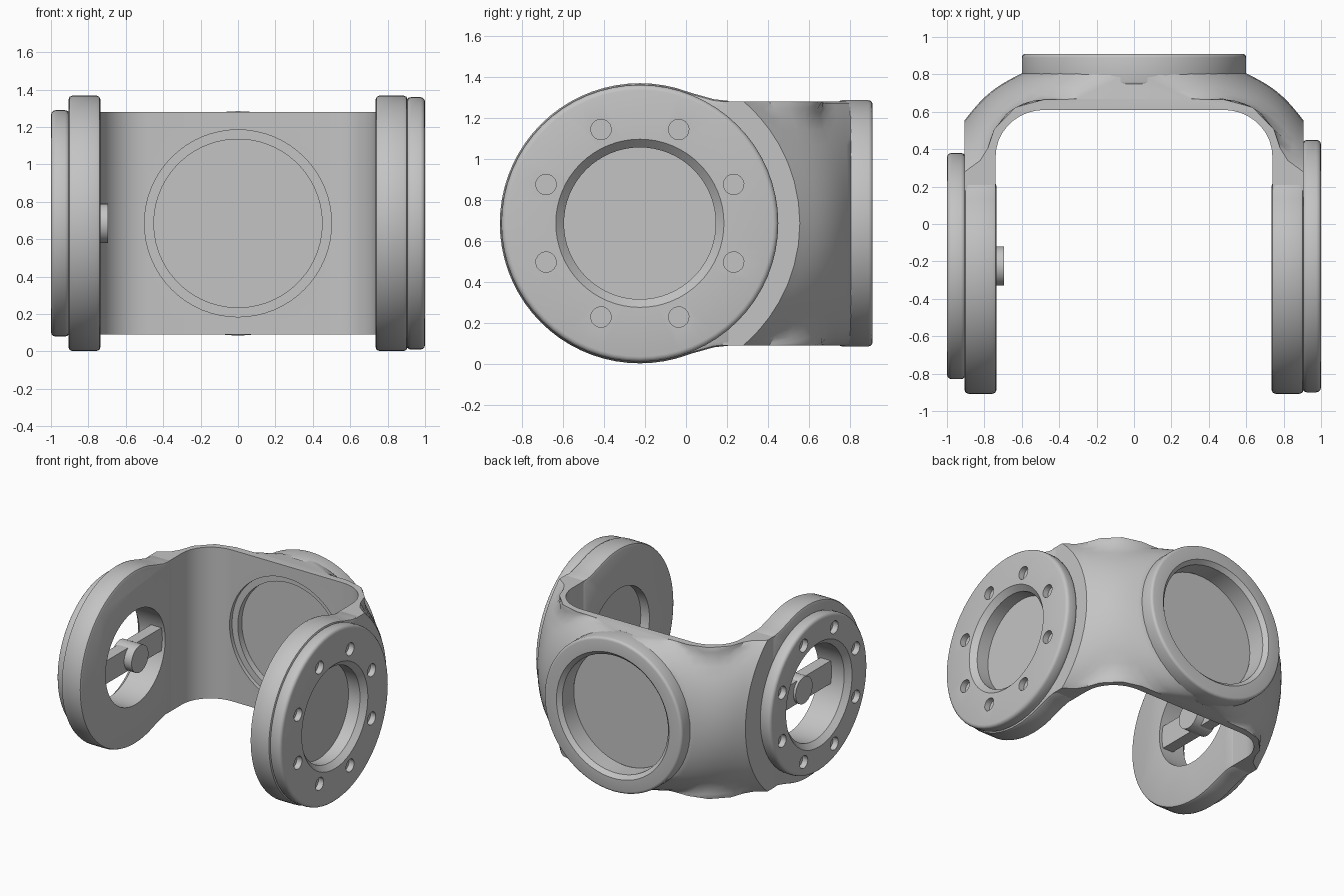
import bpy, bmesh, math
from mathutils import Matrix

cube = bpy.data.objects.get("Cube")
if cube:
    bpy.data.objects.remove(cube, do_unlink=True)

GREY = bpy.data.materials.new("metal_grey")
GREY.use_nodes = True
colour = (0.55, 0.55, 0.55, 1)
GREY.diffuse_color = colour
GREY.node_tree.nodes["Principled BSDF"].inputs["Base Color"].default_value = colour

MID = 0.685            # height of the joint axis
HALF = 0.595           # half height of the yoke
AXLE_Y = -0.225        # joint axis position
BORE = 0.37
X_AXIS = Matrix(((0, 0, 1), (1, 0, 0), (0, 1, 0))).to_4x4()    # local z -> x
Y_AXIS = Matrix(((1, 0, 0), (0, 0, 1), (0, -1, 0))).to_4x4()   # local z -> y


def finish(bm, name):
    bmesh.ops.recalc_face_normals(bm, faces=bm.faces)
    mesh = bpy.data.meshes.new(name)
    bm.to_mesh(mesh)
    bm.free()
    mesh.materials.append(GREY)
    obj = bpy.data.objects.new(name, mesh)
    bpy.context.collection.objects.link(obj)
    return obj


def stack(name, layers, matrix, centres=((0, 0),)):
    """Solid skinned through (height, outline) layers, repeated at each centre."""
    bm = bmesh.new()
    for cx, cy in centres:
        loops = [[bm.verts.new((a + cx, b + cy, h)) for a, b in outline]
                 for h, outline in layers]
        bm.faces.new(loops[0])
        bm.faces.new(loops[-1])
        for low, high in zip(loops, loops[1:]):
            for i in range(len(low)):
                k = (i + 1) % len(low)
                bm.faces.new((low[i], low[k], high[k], high[i]))
    bm.transform(matrix)
    return finish(bm, name)


def prism(name, outline, low, high, matrix, centres=((0, 0),)):
    return stack(name, [(low, outline), (high, outline)], matrix, centres)


def circle(radius, count=64, start=0.0):
    return [(radius * math.cos(math.tau * (i + start) / count),
             radius * math.sin(math.tau * (i + start) / count)) for i in range(count)]


def ring(name, inner, outer, low, high, matrix, edge=0.025, lip=0.04):
    """Flat ring with a rounded outer edge and a chamfered bore."""
    section = [(inner, low), (inner, high - lip), (inner + lip, high)]
    for base, start in ((high - edge, 90), (low + edge, 0)):
        for step in range(4):
            a = math.radians(start - step * 30)
            section.append((outer - edge + edge * math.cos(a), base + edge * math.sin(a)))
    bm = bmesh.new()
    loops = [[bm.verts.new((r * c, r * s, h)) for r, h in section] for c, s in circle(1)]
    for i, a in enumerate(loops):
        b = loops[(i + 1) % len(loops)]
        for j in range(len(section)):
            k = (j + 1) % len(section)
            bm.faces.new((a[j], b[j], b[k], a[k]))
    bm.transform(matrix)
    return finish(bm, name)


def apply(obj, modifier):
    bpy.ops.object.select_all(action="DESELECT")
    obj.select_set(True)
    bpy.context.view_layer.objects.active = obj
    bpy.ops.object.modifier_apply(modifier=modifier.name)


def cut(obj, cutter):
    cutter.hide_render = True
    mod = obj.modifiers.new("cut", "BOOLEAN")
    mod.operation, mod.solver, mod.object = "DIFFERENCE", "EXACT", cutter
    apply(obj, mod)
    bpy.data.objects.remove(cutter, do_unlink=True)


def soften(obj, width):
    mod = obj.modifiers.new("round", "BEVEL")
    mod.width, mod.segments, mod.limit_method = width, 2, "ANGLE"
    apply(obj, mod)


def yoke_plan(z):
    """Plan of the yoke at height z: outer skin runs from arm arc to flange circle."""
    inner = [(0.48 + 0.26 * math.sin(math.radians(a)),
              0.36 + 0.25 * math.cos(math.radians(a))) for a in range(0, 91, 10)]
    inner.append((0.74, 0.18))
    arm_y = AXLE_Y + math.sqrt(0.78 ** 2 - z * z)
    rim_x = max(0.02, 0.59 * math.sqrt(max(0, 1 - (z / HALF) ** 2)))
    outer = [(0.905, 0.18)]
    for i in range(11):
        u = i / 10
        bulge = 0.03 * math.sin(math.pi * u)
        x = 0.905 + (rim_x - 0.905) * u + 0.64 * bulge
        y = arm_y + (0.81 - arm_y) * u + 0.76 * bulge
        # Keep a minimum wall outside the inner curve
        dx, dy = max(x - 0.48, 0), max(y - 0.36, 0)
        grow = max(1, 0.305 / max(math.hypot(dx, dy), 0.01))
        outer.append((x + dx * (grow - 1), y + dy * (grow - 1)))
    half = inner + outer
    return half + [(-x, y) for x, y in half[::-1]]


# Yoke joining both arms, its corners blending from arm discs to the round flange
levels = [HALF * math.sin(math.radians(a)) for a in range(-90, 91, 10)]
yoke = stack("back_yoke", [(z, yoke_plan(z)) for z in levels],
             Matrix.Translation((0, 0, MID)))

# Stepped round recesses leave a thin web in the yoke
back = Matrix.Translation((0, 0, MID)) @ Y_AXIS
cut(yoke, prism("front_rim", circle(0.5), 0.5, 0.64, back))
cut(yoke, prism("front_recess", circle(0.45, start=0.5), 0.5, 0.69, back))
cut(yoke, prism("rear_recess", circle(0.465), 0.73, 1.0, back))
parts = [yoke, ring("back_flange", 0.46, 0.6, 0.74, 0.91, back, 0.02, 0.03)]

# Arm outline: round eye flowing into a short tail
eye = 0.683
arc = [(eye * math.cos(math.radians(a)), eye * math.sin(math.radians(a)))
       for a in range(75, 181, 5)]
upper = [(0.45, HALF), (0.36, HALF + 0.01), (0.26, HALF + 0.038)] + arc
arm_outline = upper + [(y, -z) for y, z in upper[-2::-1]]

for side, label, cap in ((1, "left", 0.675), (-1, "right", 0.605)):
    axle = Matrix.Translation((0, AXLE_Y, MID)) @ Matrix.Scale(side, 4, (1, 0, 0)) @ X_AXIS
    arm = prism(label + "_arm", arm_outline, 0.735, 0.907, axle)
    soften(arm, 0.022)
    cut(arm, prism("bore", circle(BORE), 0.6, 1.1, axle))
    plate = ring(label + "_bearing_ring", BORE, cap, 0.9, 1.0, axle)
    # Screw pockets around the ring
    spots = circle(0.495, 8, 0.5)
    cut(plate, prism("screw_pockets", circle(0.05, 16, 0.3), 0.955, 1.1, axle, spots))
    parts += [arm, plate]
    if side > 0:
        # Closed web inside the left eye
        parts.append(prism("left_web", circle(BORE + 0.01), 0.81, 0.86, axle))
    else:
        # Hub carried on a crossbar in the right eye
        bar = [(-0.39, -0.09), (0.39, -0.09), (0.39, 0.09), (-0.39, 0.09)]
        parts.append(prism("right_crossbar", bar, 0.76, 0.85, axle))
        parts.append(prism("right_hub", circle(0.105, 32), 0.695, 0.87, axle))

# Smooth curves while keeping hard edges
bpy.ops.object.select_all(action="DESELECT")
for obj in parts:
    obj.select_set(True)
bpy.context.view_layer.objects.active = parts[0]
bpy.ops.object.shade_smooth_by_angle(angle=math.radians(35))
